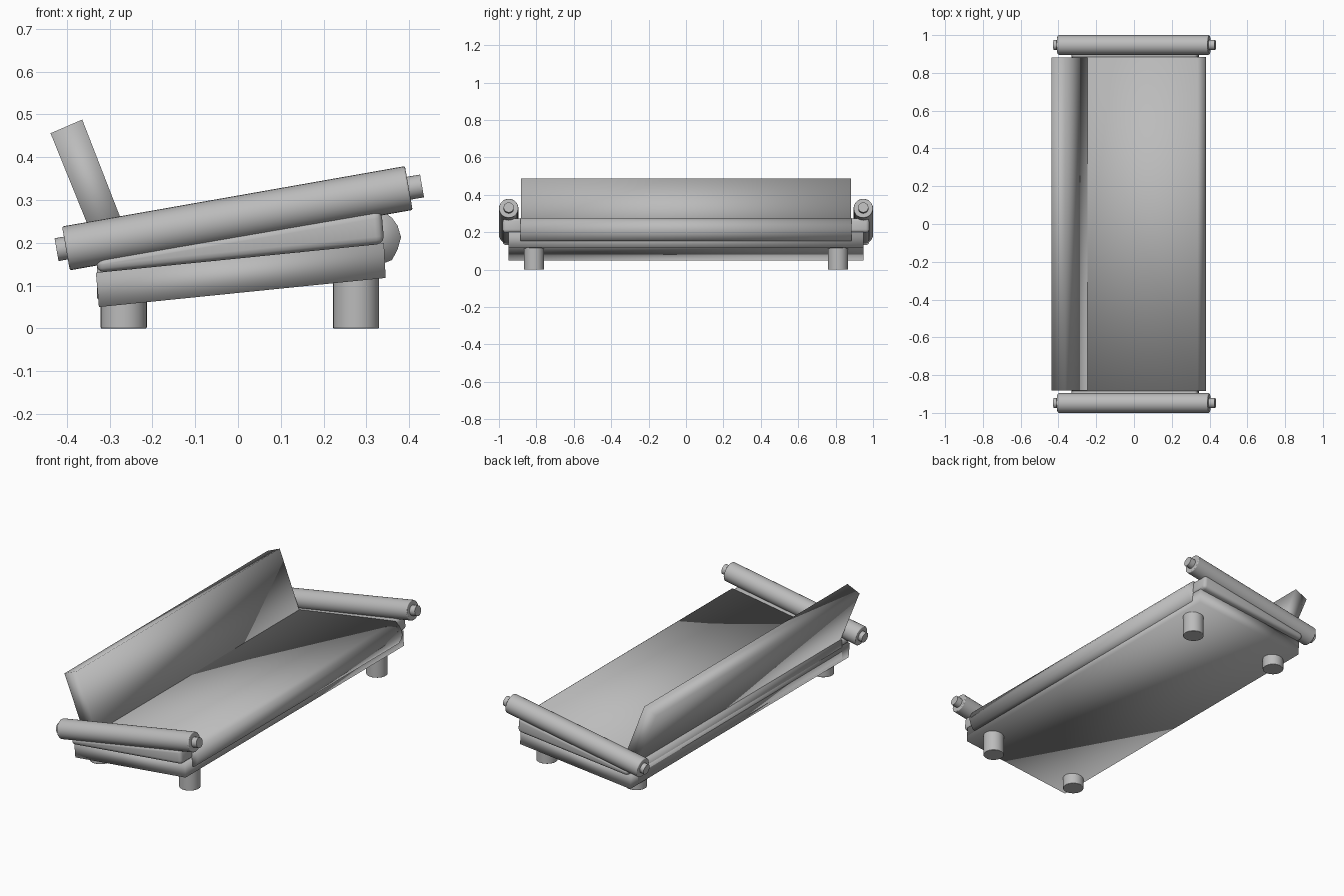
import bpy, bmesh, math
from mathutils import Vector

cube = bpy.data.objects.get("Cube")
if cube:
    bpy.data.objects.remove(cube, do_unlink=True)

GREY = (0.5, 0.5, 0.5, 1)
mat = bpy.data.materials.new("light grey")
mat.use_nodes = True
mat.diffuse_color = GREY
bsdf = mat.node_tree.nodes["Principled BSDF"]
bsdf.inputs["Base Color"].default_value = GREY
bsdf.inputs["Roughness"].default_value = 0.7


def finish(name, bm, bevel, angle):
    """Turn a bmesh into a shaded object, optionally with softened edges."""
    bmesh.ops.recalc_face_normals(bm, faces=bm.faces)
    mesh = bpy.data.meshes.new(name)
    bm.to_mesh(mesh)
    bm.free()
    obj = bpy.data.objects.new(name, mesh)
    bpy.context.collection.objects.link(obj)
    mesh.materials.append(mat)
    if bevel:
        mod = obj.modifiers.new("soft edges", 'BEVEL')
        mod.width = bevel
        mod.segments = 3
        mod.limit_method = 'ANGLE'
    bpy.ops.object.select_all(action='DESELECT')
    obj.select_set(True)
    bpy.context.view_layer.objects.active = obj
    bpy.ops.object.shade_smooth_by_angle(angle=math.radians(angle))


def slab(name, profile, y0, y1, bevel=0):
    """Extrude an x-z profile along y, with soft upholstered shading."""
    bm = bmesh.new()
    face = bm.faces.new([bm.verts.new((x, y0, z)) for x, z in profile])
    new = bmesh.ops.extrude_face_region(bm, geom=[face])["geom"]
    verts = [g for g in new if isinstance(g, bmesh.types.BMVert)]
    bmesh.ops.translate(bm, verts=verts, vec=(0, y1 - y0, 0))
    finish(name, bm, bevel, 180)


def rod(name, start, end, radius, bevel=0):
    """Round bar between two points."""
    a, b = Vector(start), Vector(end)
    bm = bmesh.new()
    bmesh.ops.create_cone(bm, cap_ends=True, segments=28, radius1=radius,
                          radius2=radius, depth=(b - a).length)
    turn = (b - a).to_track_quat('Z', 'Y').to_matrix().to_4x4()
    bmesh.ops.transform(bm, matrix=turn, verts=bm.verts)
    bmesh.ops.translate(bm, verts=bm.verts, vec=(a + b) / 2)
    finish(name, bm, bevel, 40)


# Tilted base frame
slab("base", [(-0.325, 0.05), (0.345, 0.118), (0.341, 0.2), (-0.332, 0.13)],
     -0.948, 0.948)

# Seat cushion with a rounded front roll
slab("seat", [(-0.33, 0.07), (0.34, 0.152), (0.36, 0.16), (0.373, 0.185),
              (0.381, 0.213), (0.373, 0.24), (0.36, 0.258), (0.337, 0.276),
              (-0.33, 0.17)], -0.885, 0.885)

# Leaning backrest
slab("backrest", [(-0.438, 0.456), (-0.364, 0.488), (-0.241, 0.172),
                  (-0.32, 0.165)], -0.882, 0.882)

for y, side in ((-1, "front"), (1, "rear")):
    # Rounded panel between base and arm roll
    slab(side + "_arm_support",
         [(-0.33, 0.13), (0.342, 0.198), (0.335, 0.277), (-0.33, 0.168)],
         *sorted((y * 0.87, y * 0.98)), bevel=0.018)
    # Sloping arm roll with a thinner core showing at both ends
    ya = y * 0.948
    rod(side + "_arm_roll", (-0.402, ya, 0.187), (0.399, ya, 0.328), 0.052, 0.004)
    rod(side + "_arm_core", (-0.424, ya, 0.184), (0.43, ya, 0.333), 0.027)
    # Short round feet
    for x, end in ((-0.267, "back"), (0.276, "forward")):
        rod(f"{side}_{end}_foot", (x, y * 0.812, 0), (x, y * 0.812, 0.13),
            0.054, 0.003)
